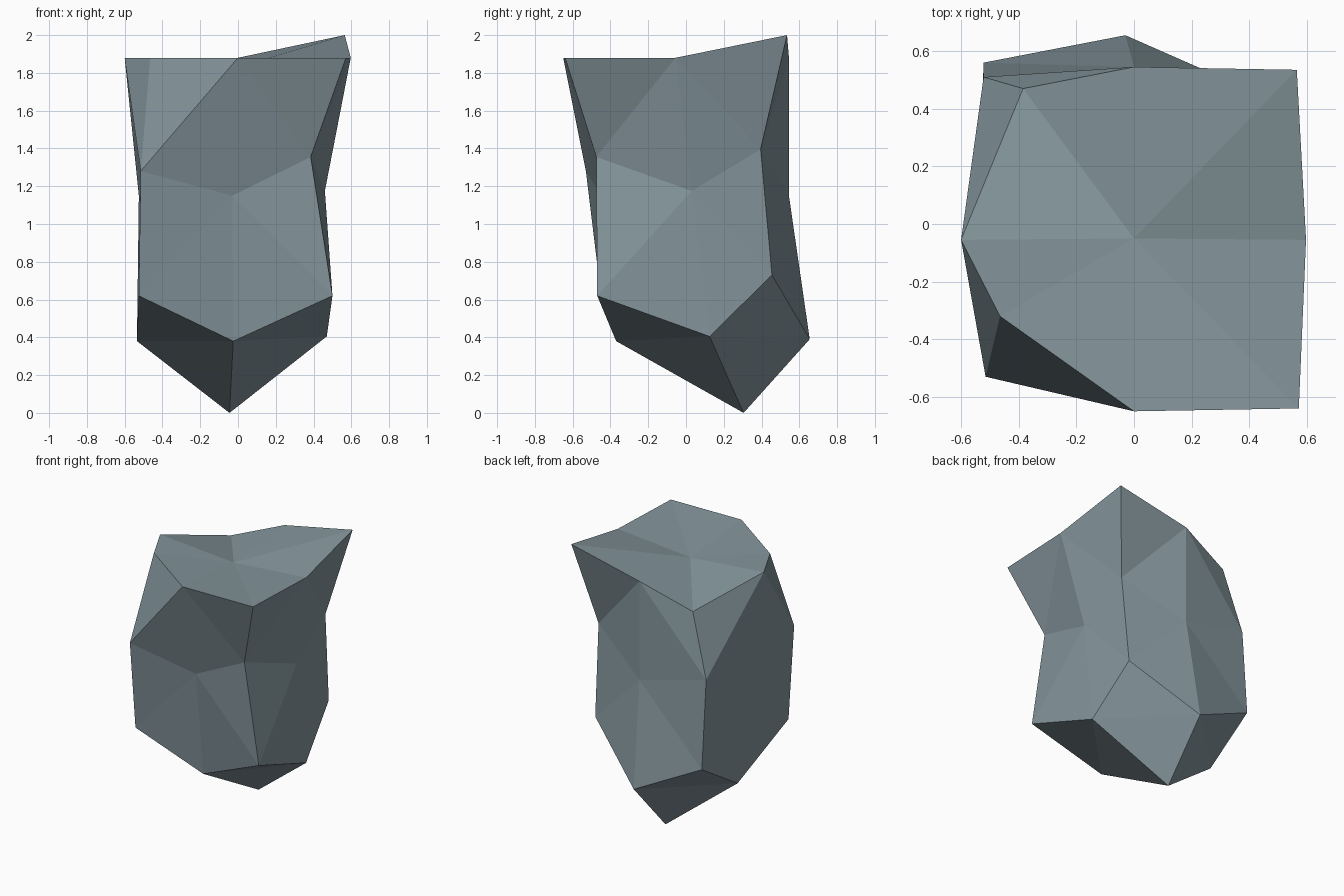
import bpy, bmesh
from itertools import product

if "Cube" in bpy.data.objects:
    bpy.data.objects.remove(bpy.data.objects["Cube"])

# Rock: a cube split once per side (3x3x3 lattice without its core), pushed into shape.
# Each layer lists rows front to back, each row left to right.
LAYERS = {
    -1: [[(-.525, -.45, .62), (-.025, -.37, .38), (.50, -.47, .62)],
         [(-.535, .16, .38), (-.045, .305, 0), (.47, .125, .405)],
         [(-.522, .56, .63), (-.03, .655, .39), (.425, .455, .73)]],
    0: [[(-.515, -.53, 1.28), (-.03, -.45, 1.15), (.385, -.475, 1.355)],
        [(-.525, .085, 1.15), None, (.46, .03, 1.175)],
        [(-.522, .51, 1.275), (0, .545, 1.15), (.44, .395, 1.395)]],
    1: [[(-.465, -.32, 1.88), (0, -.65, 1.88), (.572, -.64, 1.88)],
        [(-.60, -.055, 1.88), (0, -.05, 1.83), (.597, -.055, 1.88)],
        [(-.385, .47, 1.73), (0, .545, 1.88), (.565, .535, 2.0)]],
}

bm = bmesh.new()
grid = {}
for k, rows in LAYERS.items():
    for j, row in enumerate(rows):
        for i, co in enumerate(row):
            if co:
                grid[i - 1, j - 1, k] = bm.verts.new(co)

# Four quarter patches on each of the six sides, each folded along one diagonal
for axis, sign, a, b in product(range(3), (-1, 1), (-1, 1), (-1, 1)):
    u, w = [n for n in range(3) if n != axis]

    def vert(p, q):
        key = [0, 0, 0]
        key[axis], key[u], key[w] = sign, p, q
        return grid[tuple(key)]

    centre, mid_u, mid_w, corner = vert(0, 0), vert(a, 0), vert(0, b), vert(a, b)
    cut_corner = sign < 0 if axis == 2 else b > 0
    if cut_corner:
        tris = [(centre, mid_u, mid_w), (corner, mid_u, mid_w)]
    else:
        tris = [(centre, corner, mid_u), (centre, corner, mid_w)]
    for t in tris:
        bm.faces.new(t)
bmesh.ops.recalc_face_normals(bm, faces=bm.faces)

mesh = bpy.data.meshes.new("rock")
bm.to_mesh(mesh)
bm.free()
rock = bpy.data.objects.new("rock", mesh)
bpy.context.collection.objects.link(rock)

# Blue-grey stone
stone = bpy.data.materials.new("blue_grey_stone")
stone.diffuse_color = (0.23, 0.30, 0.33, 1)
stone.use_nodes = True
stone.node_tree.nodes["Principled BSDF"].inputs["Base Color"].default_value = stone.diffuse_color
mesh.materials.append(stone)
